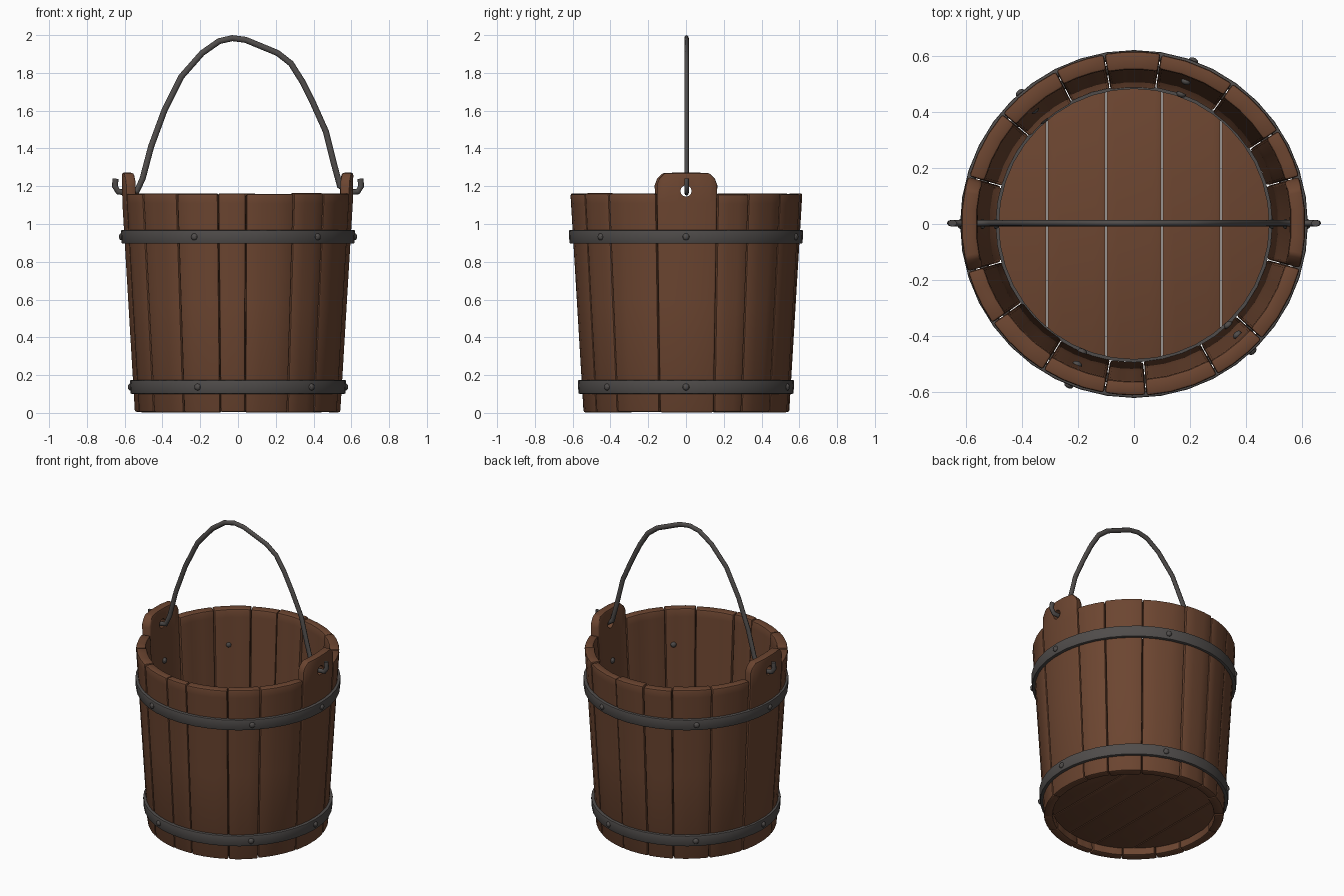
import bpy, bmesh, math, random
from math import cos, sin, radians, sqrt
from mathutils import Matrix, Vector

random.seed(4)
cube = bpy.data.objects.get("Cube")
if cube:
    bpy.data.objects.remove(cube, do_unlink=True)


def material(name, rgb):
    m = bpy.data.materials.new(name)
    m.use_nodes = True
    m.diffuse_color = (*rgb, 1)
    bsdf = m.node_tree.nodes["Principled BSDF"]
    bsdf.inputs["Base Color"].default_value = (*rgb, 1)
    bsdf.inputs["Roughness"].default_value = 0.8
    return m


WOOD = material("brown wood", (0.15, 0.06, 0.03))
IRON = material("dark iron", (0.08, 0.073, 0.07))

RIM = 1.16
WALL = 0.06


def radius(z):
    """Outer radius of the tapered wall at height z."""
    return 0.545 + 0.06 * min(z, RIM)


def finish(name, bm, mat, bevel=0, cutter=None, angle=35):
    bmesh.ops.recalc_face_normals(bm, faces=bm.faces[:])
    mesh = bpy.data.meshes.new(name)
    bm.to_mesh(mesh)
    bm.free()
    mesh.materials.append(mat)
    ob = bpy.data.objects.new(name, mesh)
    bpy.context.collection.objects.link(ob)
    bpy.ops.object.select_all(action='DESELECT')
    ob.select_set(True)
    bpy.context.view_layer.objects.active = ob
    if bevel:
        mod = ob.modifiers.new("soft edges", 'BEVEL')
        mod.width, mod.segments, mod.angle_limit = bevel, 2, radians(40)
        bpy.ops.object.modifier_apply(modifier=mod.name)
    if cutter:
        mod = ob.modifiers.new("hole", 'BOOLEAN')
        mod.object, mod.solver = cutter, 'EXACT'
        bpy.ops.object.modifier_apply(modifier=mod.name)
    bpy.ops.object.shade_smooth_by_angle(angle=radians(angle))
    return ob


def stave(name, columns, bevel, cutter=None):
    """Curved board; columns are (angle in degrees, top height)."""
    bm = bmesh.new()
    inset = WALL + random.uniform(-0.008, 0.006)
    outset = random.uniform(-0.003, 0.003)
    foot = random.uniform(0, 0.006)
    grid = []
    for deg, top in columns:
        a = radians(deg)
        rows = []
        for r_off in (outset, -inset):
            zs = (foot, RIM * 0.5, min(RIM, top) - 0.05, top)
            rows.append([bm.verts.new(((radius(z) + r_off) * cos(a),
                                       (radius(z) + r_off) * sin(a), z)) for z in zs])
        grid.append(rows[0] + rows[1][::-1])
    n = len(grid[0])
    for c0, c1 in zip(grid, grid[1:]):
        for i in range(n):
            j = (i + 1) % n
            bm.faces.new((c0[i], c0[j], c1[j], c1[i]))
    # End faces as strips of quads
    for col in (grid[0], grid[-1]):
        for i in range(n // 2 - 1):
            bm.faces.new((col[i], col[i + 1], col[n - 2 - i], col[n - 1 - i]))
    return finish(name, bm, WOOD, bevel, cutter)


# Cutter for the handle holes
bm = bmesh.new()
bmesh.ops.create_cone(bm, cap_ends=True, segments=12, radius1=0.03, radius2=0.03, depth=2,
                      matrix=Matrix.Translation((0, 0, 1.175)) @ Matrix.Rotation(radians(90), 4, 'Y'))
hole = finish("hole_cutter", bm, WOOD)
hole.hide_render = True

# Wall staves, two of them raised into ears
seams = [-15, 16, 33, 55, 81, 100, 117, 140, 164, 196, 215, 238, 260, 274, 299, 318, 345]
EAR = [(0, 1.205), (0.04, 1.24), (0.13, 1.27), (0.35, 1.272),
       (0.65, 1.272), (0.87, 1.27), (0.96, 1.24), (1, 1.205)]
for i, (a, b) in enumerate(zip(seams, seams[1:])):
    a, b = a + 0.15, b - 0.15
    if i in (0, 8):
        cols = [(a + (b - a) * t, z) for t, z in EAR]
        stave("left_ear_stave" if i == 0 else "right_ear_stave", cols, 0.012, hole)
    else:
        top = RIM + random.uniform(-0.004, 0.003)
        cols = [(a + (b - a) * k / 3, top) for k in range(4)]
        stave(f"stave_{i}", cols, 0.01)
bpy.data.objects.remove(hole, do_unlink=True)

# Floor planks cut from a disc
edges = [-0.49, -0.31, -0.1, 0.1, 0.31, 0.49]
for i, (a, b) in enumerate(zip(edges, edges[1:])):
    a, b = a + 0.002, b - 0.002
    xs = [a + (b - a) * k / 8 for k in range(9)]
    outline = [(x, sqrt(0.4925 ** 2 - x * x)) for x in xs]
    outline += [(x, -y) for x, y in outline[::-1]]
    bm = bmesh.new()
    face = bm.faces.new([bm.verts.new((x, y, 0.05)) for x, y in outline])
    ext = bmesh.ops.extrude_face_region(bm, geom=[face])
    bmesh.ops.translate(bm, vec=(0, 0, 0.05),
                        verts=[v for v in ext["geom"] if isinstance(v, bmesh.types.BMVert)])
    finish(f"floor_plank_{i}", bm, WOOD, 0.004)


def ring(name, profile, bevel=0):
    """Closed hoop from a closed (radius, z) profile."""
    bm = bmesh.new()
    segs = 40
    loops = [[bm.verts.new((r * cos(math.tau * s / segs), r * sin(math.tau * s / segs), z))
              for r, z in profile] for s in range(segs)]
    n = len(profile)
    for s in range(segs):
        p, q = loops[s], loops[(s + 1) % segs]
        for k in range(n):
            bm.faces.new((p[k], q[k], q[(k + 1) % n], p[(k + 1) % n]))
    return finish(name, bm, IRON, bevel)


# Iron hoops with rivets through the wall
for name, z in (("lower", 0.137), ("upper", 0.932)):
    lo, hi = z - 0.036, z + 0.036
    ring(name + "_hoop", [(radius(lo) - 0.012, lo), (radius(lo) + 0.018, lo),
                          (radius(hi) + 0.018, hi), (radius(hi) - 0.012, hi)], 0.006)
    bm = bmesh.new()
    for deg in (0, 70, 131, 180, 248, 313):
        for r in (radius(z) + 0.018, radius(z) - WALL):
            m = (Matrix.Rotation(radians(deg), 4, 'Z') @ Matrix.Translation((r, 0, z))
                 @ Matrix.Diagonal((0.7, 1, 1, 1)))
            bmesh.ops.create_uvsphere(bm, u_segments=10, v_segments=8, radius=0.018, matrix=m)
    finish(name + "_rivets", bm, IRON)

# Thin ring sealing the floor edge
ring("floor_ring", [(0.482, 0.098), (0.494, 0.098), (0.494, 0.108), (0.482, 0.108)])

# Bent wire handle, hooked through both ears
path = [(-0.648, 1.24), (-0.652, 1.2), (-0.635, 1.172), (-0.59, 1.166), (-0.535, 1.175),
        (-0.505, 1.24), (-0.46, 1.41), (-0.39, 1.6), (-0.3, 1.78), (-0.19, 1.905),
        (-0.1, 1.968), (-0.03, 1.984), (0.04, 1.975), (0.13, 1.938), (0.21, 1.905),
        (0.28, 1.85), (0.34, 1.755), (0.4, 1.635), (0.465, 1.49), (0.505, 1.33),
        (0.54, 1.2), (0.59, 1.168), (0.635, 1.172), (0.652, 1.2), (0.648, 1.24)]
pts = [Vector((x, 0.003, z)) for x, z in path]
bm = bmesh.new()
loops = []
for i, p in enumerate(pts):
    t = (pts[min(i + 1, len(pts) - 1)] - pts[max(i - 1, 0)]).normalized()
    side = Vector((0, 1, 0))
    up = t.cross(side)
    loops.append([bm.verts.new(p + 0.012 * cos(a) * side + 0.016 * sin(a) * up)
                  for a in (math.tau * k / 8 for k in range(8))])
for p, q in zip(loops, loops[1:]):
    for k in range(8):
        bm.faces.new((p[k], p[(k + 1) % 8], q[(k + 1) % 8], q[k]))
bm.faces.new(loops[0])
bm.faces.new(loops[-1])
finish("handle", bm, IRON, angle=60)
